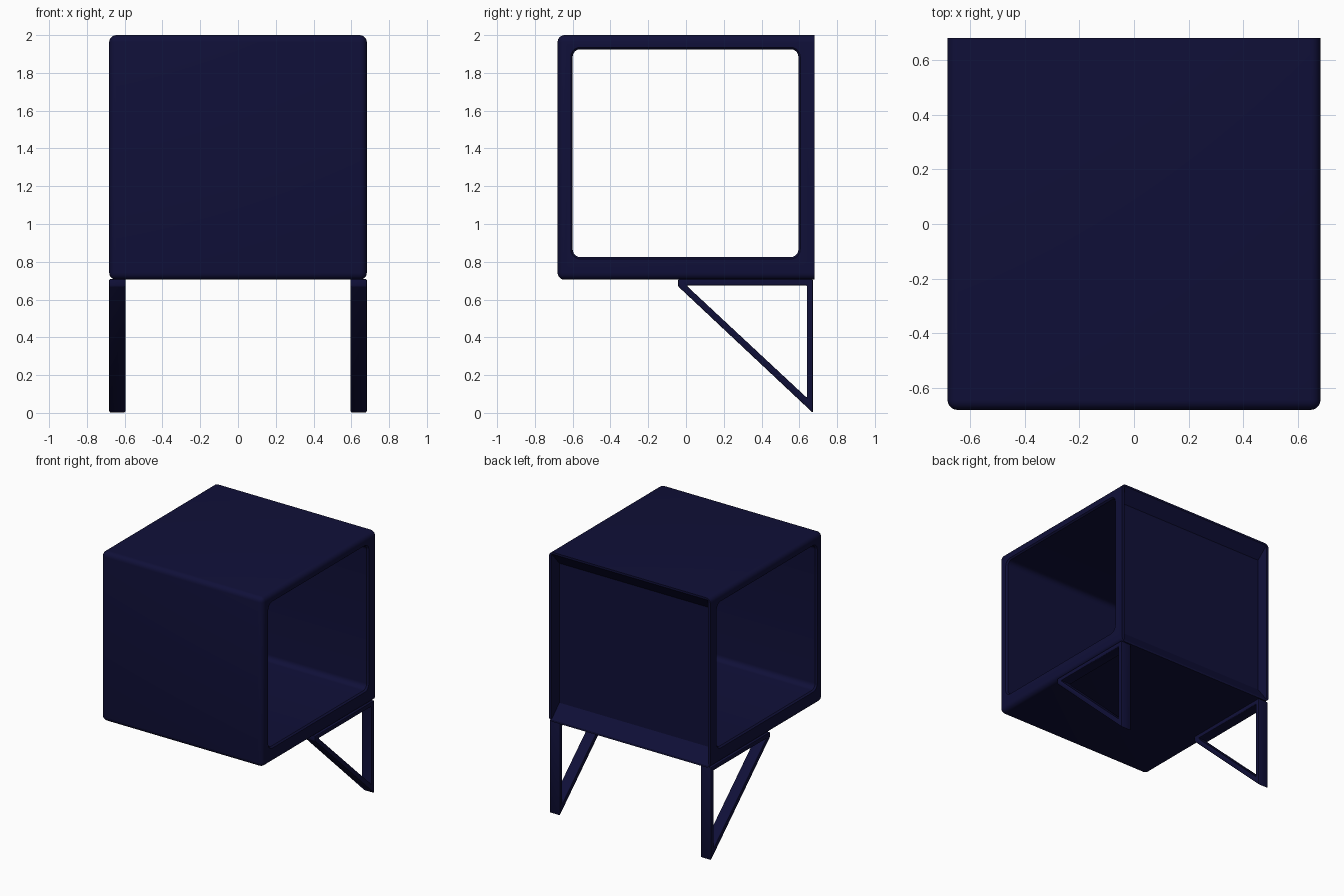
import bpy, bmesh, math

if "Cube" in bpy.data.objects:
    bpy.data.objects.remove(bpy.data.objects["Cube"])

navy = bpy.data.materials.new("navy")
navy.diffuse_color = (0.005, 0.005, 0.04, 1)
navy.use_nodes = True
navy.node_tree.nodes["Principled BSDF"].inputs["Base Color"].default_value = navy.diffuse_color
BOTTOM = 0.705


def add_object(name, bm):
    bmesh.ops.recalc_face_normals(bm, faces=bm.faces[:])
    mesh = bpy.data.meshes.new(name)
    bm.to_mesh(mesh)
    bm.free()
    obj = bpy.data.objects.new(name, mesh)
    bpy.context.collection.objects.link(obj)
    mesh.materials.append(navy)
    return obj


def loft(rings):
    """Closed solid through matching rings of points."""
    bm = bmesh.new()
    vs = [[bm.verts.new(p) for p in r] for r in rings]
    n = len(vs[0])
    for a, b in zip(vs, vs[1:]):
        for i in range(n):
            j = (i + 1) % n
            bm.faces.new((a[i], a[j], b[j], b[i]))
    bm.faces.new(vs[0])
    bm.faces.new(vs[-1][::-1])
    return bm


def rounded_rect(x, grow, r=0.04, steps=6):
    """Opening outline in the y-z plane."""
    y0, y1, z0, z1 = -0.60, 0.595, 0.825, 1.925
    pts = []
    corners = [(y1, z1), (y0, z1), (y0, z0), (y1, z0)]
    for k, (y, z) in enumerate(corners):
        cy = y - math.copysign(r, y)
        cz = z - r if z > 1.3 else z + r
        for s in range(steps + 1):
            a = math.pi / 2 * (k + s / steps)
            pts.append((x, cy + (r + grow) * math.cos(a), cz + (r + grow) * math.sin(a)))
    return pts


def back_rect(y, ix, top, bottom):
    x = 0.68 - ix
    z0, z1 = BOTTOM + bottom, 2 - top
    return [(-x, y, z0), (x, y, z0), (x, y, z1), (-x, y, z1)]


def smooth(obj, angle):
    bpy.ops.object.select_all(action='DESELECT')
    obj.select_set(True)
    bpy.context.view_layer.objects.active = obj
    bpy.ops.object.shade_smooth_by_angle(angle=math.radians(angle))


# Cabinet block: every edge rounded except those of the back face
bm = bmesh.new()
bmesh.ops.create_cube(bm, size=1)
for v in bm.verts:
    v.co = (v.co.x * 1.364, v.co.y * 1.36, BOTTOM + (v.co.z + 0.5) * (2 - BOTTOM))
edges = [e for e in bm.edges if any(v.co.y < 0 for v in e.verts)]
bmesh.ops.bevel(bm, geom=edges, offset=0.037, segments=5, profile=0.5, affect='EDGES')
cabinet = add_object("cabinet", bm)

# Cutters: see-through opening with softened rims, and shallow back recess
tunnel = add_object("opening_cutter", loft([rounded_rect(x, g) for x, g in [
    (-0.75, 0.01), (-0.682, 0.01), (-0.67, 0), (0.67, 0), (0.682, 0.01), (0.75, 0.01)]]))
recess = add_object("back_cutter", loft([
    back_rect(0.72, 0.02, 0.015, 0.015), back_rect(0.68, 0.02, 0.015, 0.015),
    back_rect(0.607, 0.035, 0.11, 0.12)]))
for cutter in (tunnel, recess):
    mod = cabinet.modifiers.new("cut", 'BOOLEAN')
    mod.operation = 'DIFFERENCE'
    mod.solver = 'EXACT'
    mod.object = cutter
bpy.context.view_layer.objects.active = cabinet
for mod in list(cabinet.modifiers):
    bpy.ops.object.modifier_apply(modifier=mod.name)
for cutter in (tunnel, recess):
    bpy.data.objects.remove(cutter)
smooth(cabinet, 25)

# Triangular frame legs at the two back corners
outer = [(-0.042, 0.708), (-0.042, 0.67), (0.672, 0.0), (0.672, 0.708)]
inner = [(0.005, 0.675), (0.01, 0.667), (0.64, 0.08), (0.64, 0.675)]


def leg(name, x0, x1):
    bm = bmesh.new()
    rings = [[bm.verts.new((x, y, z)) for y, z in loop]
             for x, loop in ((x0, outer), (x1, outer), (x1, inner), (x0, inner))]
    for k in range(4):
        a, b = rings[k], rings[(k + 1) % 4]
        for i in range(4):
            j = (i + 1) % 4
            bm.faces.new((a[i], a[j], b[j], b[i]))
    obj = add_object(name, bm)
    bev = obj.modifiers.new("soft_edges", 'BEVEL')
    bev.width = 0.006
    bev.segments = 2
    bpy.context.view_layer.objects.active = obj
    bpy.ops.object.modifier_apply(modifier=bev.name)
    smooth(obj, 35)


leg("left_leg", -0.682, -0.595)
leg("right_leg", 0.595, 0.682)
